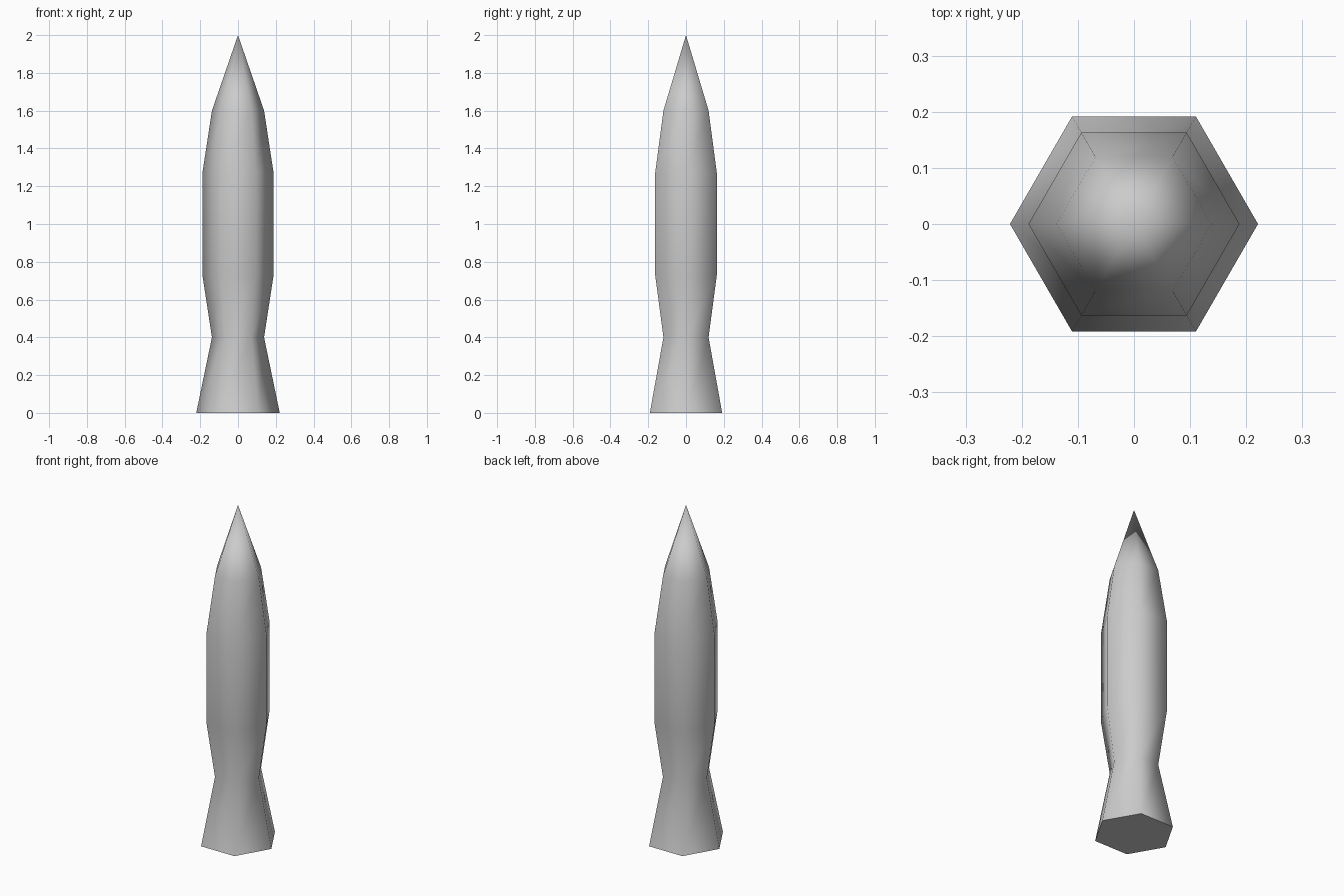
import bpy, bmesh, math

if "Cube" in bpy.data.objects:
    bpy.data.objects.remove(bpy.data.objects["Cube"])

SIDES = 6
# radius and height of each hexagonal ring, base to shoulder
RINGS = [(0.221, 0), (0.138, 0.4), (0.188, 0.727), (0.188, 1.273), (0.138, 1.6)]
TIP_Z = 2.0

bm = bmesh.new()


def ring(radius, z):
    return [bm.verts.new((radius * math.cos(math.tau * i / SIDES),
                          radius * math.sin(math.tau * i / SIDES), z))
            for i in range(SIDES)]


# body: flared foot, narrow waist and straight barrel
rings = [ring(r, z) for r, z in RINGS]
bm.faces.new(list(reversed(rings[0])))
for low, high in zip(rings, rings[1:]):
    for i in range(SIDES):
        j = (i + 1) % SIDES
        bm.faces.new((low[i], low[j], high[j], high[i]))

# pointed tip
tip = bm.verts.new((0, 0, TIP_Z))
for i in range(SIDES):
    bm.faces.new((rings[-1][i], rings[-1][(i + 1) % SIDES], tip))

mesh = bpy.data.meshes.new("pointed_post")
bm.to_mesh(mesh)
bm.free()
post = bpy.data.objects.new("pointed_post", mesh)
bpy.context.collection.objects.link(post)

# smooth sides, crisp base edge
bpy.context.view_layer.objects.active = post
post.select_set(True)
bpy.ops.object.shade_smooth_by_angle(angle=math.radians(70))
